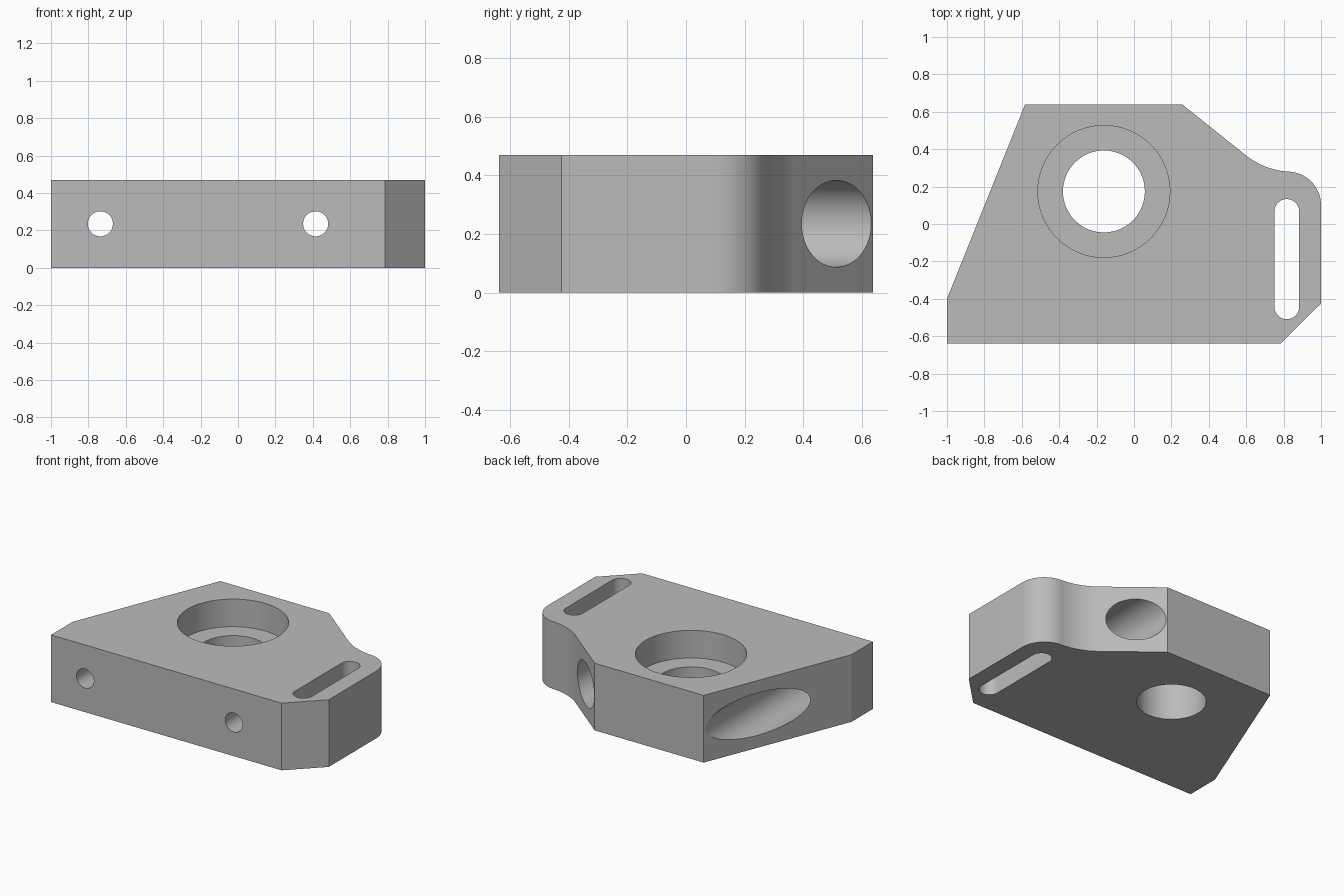
import bpy, bmesh
from math import radians, cos, sin, pi
from mathutils import Vector, Matrix

default = bpy.data.objects.get("Cube")
if default:
    bpy.data.objects.remove(default, do_unlink=True)

HEIGHT = 0.47
BACK = 0.638

grey = bpy.data.materials.new("machined grey")
grey.use_nodes = True
colour = (0.5, 0.5, 0.5, 1)
grey.diffuse_color = colour
grey.node_tree.nodes["Principled BSDF"].inputs["Base Color"].default_value = colour


def arc(centre, radius, start, end, steps=24):
    """Points on an arc, angles in degrees."""
    angles = [radians(start + (end - start) * i / steps) for i in range(steps + 1)]
    return [(centre[0] + radius * cos(a), centre[1] + radius * sin(a)) for a in angles]


def prism(name, outline, low, high, matrix=Matrix()):
    """Extrude a counter-clockwise outline from low to high."""
    bm = bmesh.new()
    face = bm.faces.new([bm.verts.new((x, y, low)) for x, y in outline])
    top = bmesh.ops.extrude_face_region(bm, geom=[face])["geom"]
    bmesh.ops.translate(bm, vec=(0, 0, high - low),
                        verts=[g for g in top if isinstance(g, bmesh.types.BMVert)])
    bmesh.ops.recalc_face_normals(bm, faces=bm.faces)
    bm.transform(matrix)
    mesh = bpy.data.meshes.new(name)
    bm.to_mesh(mesh)
    bm.free()
    mesh.materials.append(grey)
    obj = bpy.data.objects.new(name, mesh)
    bpy.context.collection.objects.link(obj)
    return obj


def cut(body, cutter):
    """Subtract a cutter and discard it."""
    cutter.hide_render = True
    mod = body.modifiers.new(cutter.name, "BOOLEAN")
    mod.operation = "DIFFERENCE"
    mod.solver = "EXACT"
    mod.object = cutter
    bpy.context.view_layer.objects.active = body
    bpy.ops.object.modifier_apply(modifier=mod.name)
    bpy.data.objects.remove(cutter, do_unlink=True)


def circle(centre, radius):
    return arc(centre, radius, 0, 360, 64)[:-1]


# Plate outline: chamfered corner, rounded ear, concave fillet, tapered side
ear_centre = Vector((0.82, 0.10))
fillet_centre = Vector((0.852, 0.689))
outline = [(-1, -BACK), (0.785, -BACK), (1, -0.425)]
outline += arc(ear_centre, 0.18, 0, 87)
outline += arc(fillet_centre, 0.41, 267, 231.1)[1:]
outline += [(0.26, BACK), (-0.583, BACK), (-1, -0.40)]
plate = prism("mounting_plate", outline, 0, HEIGHT)

# Stepped main bore
bore = (-0.161, 0.174)
cut(plate, prism("main_bore", circle(bore, 0.219), -0.1, 0.6))
cut(plate, prism("bore_recess", circle(bore, 0.353), 0.277, 0.6))

# Adjustment slot
slot = arc((0.817, 0.067), 0.066, 0, 180) + arc((0.817, -0.443), 0.066, 180, 360)
cut(plate, prism("adjustment_slot", slot, -0.1, 0.6))

# Two horizontal bolt holes, counterbored from the back
along_y = Matrix.Rotation(-pi / 2, 4, "X")
for x in (-0.736, 0.415):
    spot = (x, -HEIGHT / 2)
    cut(plate, prism("bolt_hole", circle(spot, 0.067), -0.8, 0.8, along_y))
    cut(plate, prism("bolt_counterbore", circle(spot, 0.148), -0.44, 0.8, along_y))

# Smooth the curved walls, keep the rims sharp
bpy.ops.object.select_all(action="DESELECT")
plate.select_set(True)
bpy.context.view_layer.objects.active = plate
bpy.ops.object.shade_smooth_by_angle(angle=radians(20))
